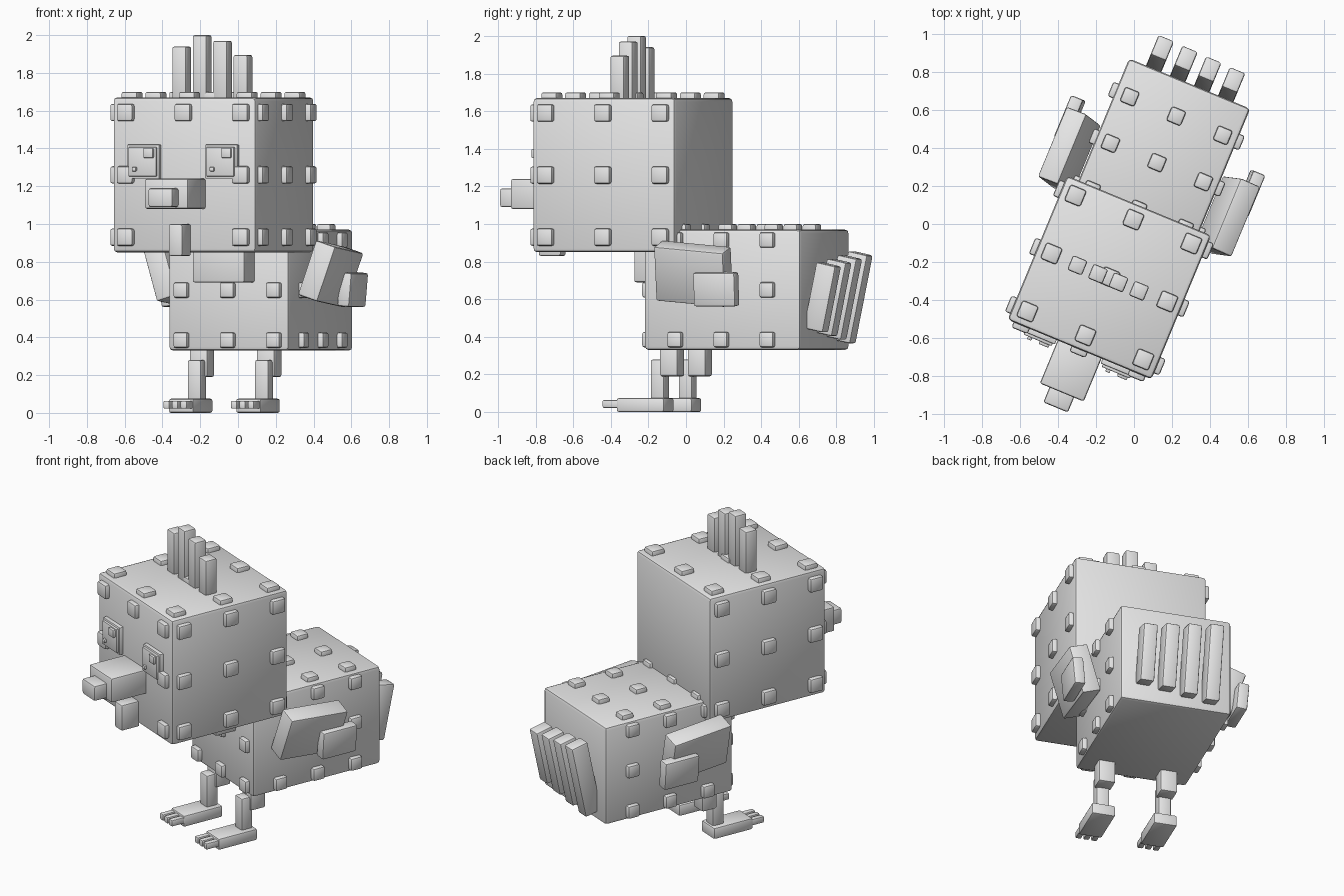
import bpy, bmesh
from math import radians
from mathutils import Matrix, Vector

default = bpy.data.objects.get("Cube")
if default:
    bpy.data.objects.remove(default, do_unlink=True)

# Single light grey material
grey = bpy.data.materials.new("light_grey")
grey.use_nodes = True
GREY = (0.8, 0.8, 0.8, 1)
grey.diffuse_color = GREY
grey.node_tree.nodes["Principled BSDF"].inputs["Base Color"].default_value = GREY

# The whole bird is turned a little about the vertical
TURN = Matrix.Rotation(radians(-22.5), 4, 'Z') @ Matrix.Translation((-0.012, 0, 0))


def add_block(bm, center, size, bevel, tilt=(0, 0)):
    """Add one rounded block; tilt is degrees about local x and y."""
    part = bmesh.new()
    bmesh.ops.create_cube(part, size=1, matrix=Matrix.Diagonal((*size, 1)))
    bmesh.ops.bevel(part, geom=part.edges[:], offset=bevel, segments=2,
                    profile=0.5, affect='EDGES', clamp_overlap=True)
    part.transform(Matrix.Translation(center)
                   @ Matrix.Rotation(radians(tilt[0]), 4, 'X')
                   @ Matrix.Rotation(radians(tilt[1]), 4, 'Y'))
    mesh = bpy.data.meshes.new("part")
    part.to_mesh(mesh)
    part.free()
    bm.from_mesh(mesh)
    bpy.data.meshes.remove(mesh)


def finish(name, bm):
    mesh = bpy.data.meshes.new(name)
    bm.to_mesh(mesh)
    bm.free()
    mesh.materials.append(grey)
    obj = bpy.data.objects.new(name, mesh)
    obj.matrix_world = TURN
    bpy.context.collection.objects.link(obj)
    bpy.ops.object.select_all(action='DESELECT')
    obj.select_set(True)
    bpy.context.view_layer.objects.active = obj
    bpy.ops.object.shade_smooth_by_angle(angle=radians(40))


def block(name, center, size, bevel=0.012, tilt=(0, 0)):
    bm = bmesh.new()
    add_block(bm, center, size, bevel, tilt)
    finish(name, bm)


def studs(name, center, size, step, width, skip=()):
    """Grids of three by three studs on the top, front and both sides."""
    bm = bmesh.new()
    center = Vector(center)
    for face, axis, sign in (("top", 2, 1), ("front", 1, -1),
                             ("left", 0, 1), ("right", 0, -1)):
        a, b = [k for k in range(3) if k != axis]
        for i in (-1, 0, 1):
            for j in (-1, 0, 1):
                if (face, i, j) in skip:
                    continue
                p = center.copy()
                p[axis] += sign * size[axis] / 2
                p[a] += i * step
                p[b] += j * step
                s = [width] * 3
                s[axis] = 0.06
                add_block(bm, p, s, 0.012)
    finish(name, bm)


# Head, neck and body
HEAD, HEAD_SIZE = (0, -0.31, 1.26), (0.82, 0.82, 0.82)
BODY, BODY_SIZE = (0, 0.345, 0.65), (0.69, 0.90, 0.64)
block("head", HEAD, HEAD_SIZE, 0.02)
block("body", BODY, BODY_SIZE, 0.02)
block("neck", (0, -0.10, 0.82), (0.30, 0.29, 0.26))
studs("head_studs", HEAD, HEAD_SIZE, 0.33, 0.092,
      skip=(("front", 0, 0), ("front", 0, -1)))
studs("body_studs", BODY, BODY_SIZE, 0.265, 0.082)

# Beak and wattle
block("beak", (0, -0.83, 1.16), (0.25, 0.27, 0.16))
block("beak_tip", (0, -0.99, 1.14), (0.14, 0.12, 0.10))
block("wattle", (0, -0.775, 0.915), (0.08, 0.13, 0.17))

# Eyes: stacked plates with a large and a small glint
for side, x in (("left", 0.223), ("right", -0.223)):
    block(side + "_eye", (x, -0.725, 1.33), (0.185, 0.04, 0.18), 0.005)
    block(side + "_iris", (x, -0.74, 1.33), (0.16, 0.04, 0.155), 0.005)
    block(side + "_glint", (x + 0.04, -0.755, 1.375), (0.055, 0.04, 0.05), 0.005)
    block(side + "_small_glint", (x - 0.042, -0.755, 1.29), (0.024, 0.04, 0.022), 0.004)

# Crest tufts
for i, top in enumerate((1.94, 2.0, 1.97, 1.895)):
    block(f"crest_tuft_{i + 1}", (-0.18 + 0.117 * i, -0.315, (1.65 + top) / 2),
          (0.083, 0.083, top - 1.65))

# Tail feathers, leaning back and growing longer towards one side
for i, length in enumerate((0.48, 0.44, 0.40, 0.36)):
    block(f"tail_feather_{i + 1}", (-0.205 + 0.137 * i, 0.865, 0.61),
          (0.088, 0.115, length), 0.012, (-12, 0))

# Wings and legs
for side, s in (("left", 1), ("right", -1)):
    block(side + "_wing", (s * 0.45, 0.225, 0.735), (0.12, 0.40, 0.305), 0.012, (-5, s * 18))
    block(side + "_wing_tip", (s * 0.512, 0.381, 0.653), (0.07, 0.24, 0.18), 0.012, (0, s * 5))
    x = s * 0.193
    block(side + "_thigh", (x, -0.005, 0.275), (0.105, 0.105, 0.17))
    block(side + "_shin", (x, -0.075, 0.165), (0.08, 0.08, 0.23))
    block(side + "_foot", (x, -0.16, 0.04), (0.145, 0.275, 0.075))
    for t, name in ((-1, "outer"), (0, "middle"), (1, "inner")):
        block(f"{side}_{name}_toe", (x - s * t * 0.049, -0.32, 0.043),
              (0.037, 0.12, 0.042), 0.008)

# Rest the soles exactly on the ground
for obj in bpy.context.scene.objects:
    if obj.name.endswith("_foot"):
        obj.location.z = -0.0025
